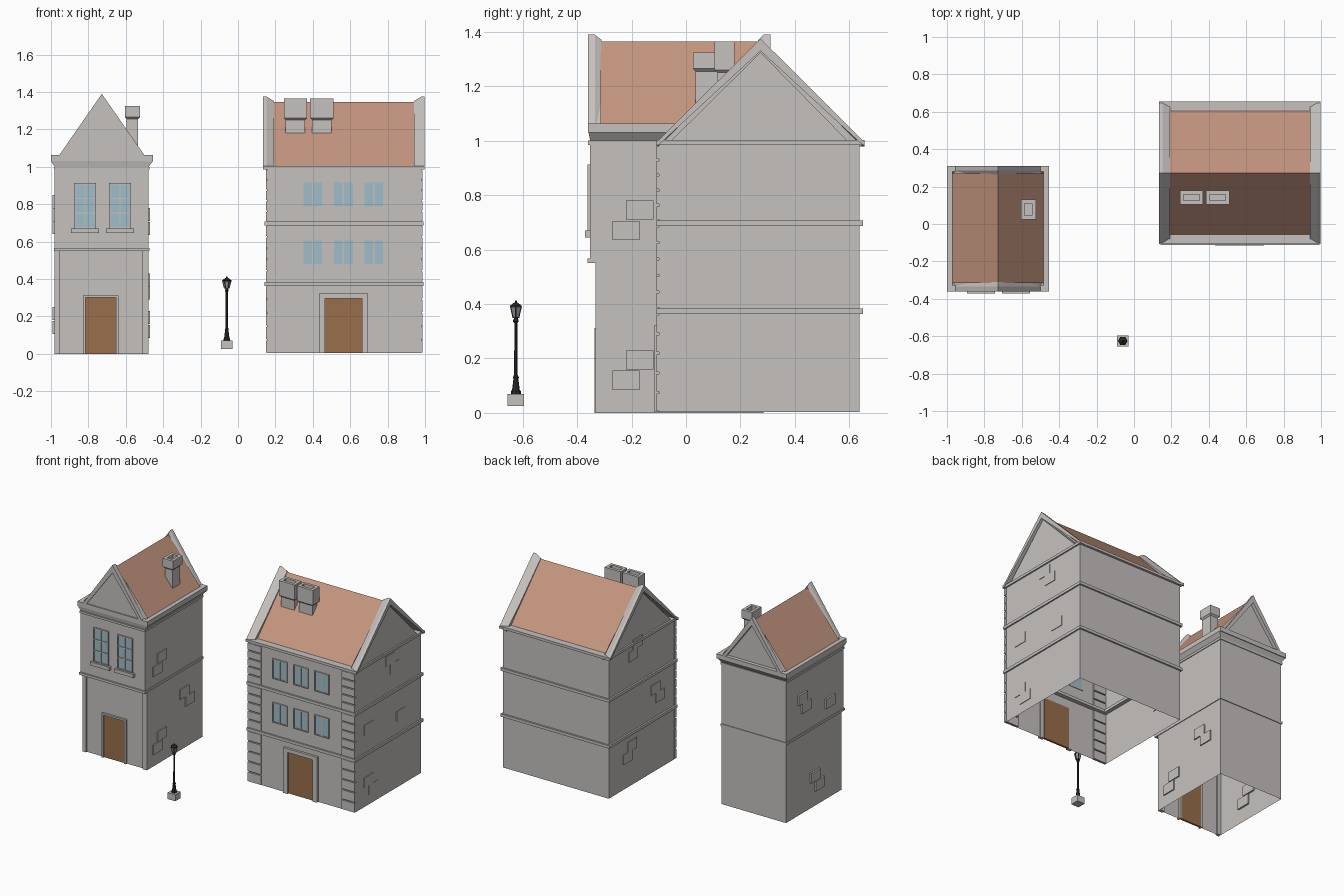
import bpy
import bmesh
from math import cos, sin, tau

cube = bpy.data.objects.get("Cube")
if cube:
    bpy.data.objects.remove(cube)


def material(name, r, g, b):
    m = bpy.data.materials.new(name)
    m.use_nodes = True
    m.diffuse_color = (r, g, b, 1)
    bsdf = next(n for n in m.node_tree.nodes if n.type == 'BSDF_PRINCIPLED')
    bsdf.inputs["Base Color"].default_value = (r, g, b, 1)
    bsdf.inputs["Roughness"].default_value = 0.9
    return m


STONE = material("stone", .56, .535, .52)
TILE = material("roof tile", .55, .30, .21)
WOOD = material("door wood", .32, .155, .07)
GLASS = material("window glass", .35, .51, .59)
IRON = material("dark iron", .025, .025, .027)
PANE = material("lantern pane", .3, .3, .3)


def finish(name, bm, mat, fix=True):
    if fix:
        bmesh.ops.recalc_face_normals(bm, faces=bm.faces)
    me = bpy.data.meshes.new(name)
    bm.to_mesh(me)
    bm.free()
    me.materials.append(mat)
    ob = bpy.data.objects.new(name, me)
    bpy.context.collection.objects.link(ob)
    return ob


def loft(name, rings, mat, caps=(True, True), closed=True):
    """Skin matching rings of 3D points."""
    bm = bmesh.new()
    vs = [[bm.verts.new(p) for p in ring] for ring in rings]
    n = len(rings[0])
    for a, b in zip(vs, vs[1:]):
        for i in range(n if closed else n - 1):
            j = (i + 1) % n
            bm.faces.new((a[i], a[j], b[j], b[i]))
    if caps[0]:
        bm.faces.new(vs[0])
    if caps[1]:
        bm.faces.new(vs[-1])
    return finish(name, bm, mat)


def boxes(name, items, mat):
    """Several boxes, each (x0, x1, y0, y1, z0, z1), in one object."""
    bm = bmesh.new()
    for x0, x1, y0, y1, z0, z1 in items:
        vs = bmesh.ops.create_cube(bm, size=1)["verts"]
        for v in vs:
            v.co = (x1 if v.co.x > 0 else x0, y1 if v.co.y > 0 else y0, z1 if v.co.z > 0 else z0)
    return finish(name, bm, mat)


def band(name, x0, x1, y0, y1, z0, z1, mat=STONE, w=.04):
    """Rectangular moulding that runs around a building."""
    boxes(name, [(x0, x1, y0, y0 + w, z0, z1), (x0, x1, y1 - w, y1, z0, z1),
                 (x0, x0 + w, y0, y1, z0, z1), (x1 - w, x1, y0, y1, z0, z1)], mat)


def along(axis, pts, d):
    """Set a 2D profile at distance d along the x or y axis."""
    return [(d, u, z) if axis == 'x' else (u, d, z) for u, z in pts]


def rect(x0, x1, y0, y1, z):
    return [(x0, y0, z), (x1, y0, z), (x1, y1, z), (x0, y1, z)]


def chevron(c, half, foot, eave, peak, t, tp, drop=0):
    """Gable coping profile with flat feet."""
    e, p = eave - drop, peak - drop
    return [(c - half, e), (c - half + foot, e), (c, p), (c + half - foot, e), (c + half, e),
            (c + half, eave - t), (c + half - foot, eave - t), (c, peak - tp),
            (c - half + foot, eave - t), (c - half, eave - t)]


def copings(name, axis, ends, args, drop):
    """Coping on both gables, bevelled down toward the roof."""
    for label, stations in ends.items():
        rings = [along(axis, chevron(*args, drop=k), d) for d, k in zip(stations, (0, 0, drop))]
        loft(label + "_" + name, rings, STONE)


def window(name, x0, x1, z0, z1, y, rows):
    """Framed window with two columns of glass."""
    f, cols = .007, 2
    w, h = (x1 - x0 - f) / cols, (z1 - z0 - f) / rows
    bars = [(x0 + i * w, x0 + i * w + f, y - .008, y + .004, z0, z1) for i in range(cols + 1)]
    bars += [(x0, x1, y - .008, y + .004, z0 + i * h, z0 + i * h + f) for i in range(rows + 1)]
    boxes(name + "_frame", bars, STONE)
    boxes(name + "_glass", [(x0 + f / 2, x1 - f / 2, y - .003, y + .003, z0 + f / 2, z1 - f / 2)], GLASS)


def chimney(name, x0, x1, y0, y1, z0, neck, top):
    def ring(s, z):
        return rect(x0 + s, x1 - s, y0 + s, y1 - s, z)
    loft(name, [ring(.01, z0), ring(.01, neck), ring(0, neck + .01), ring(0, top),
                ring(.02, top), ring(.02, top - .04)], STONE)


def bricks(name, x, spots, t):
    """Raised bricks on a side wall; spots are (y, z) of the lower left corner."""
    boxes(name, [(x - t, x + t, y, y + .1, z, z + .07) for y, z in spots], STONE)


# ---- Narrow house ----
C = -.728
L, R = -.98, -.478
loft("narrow_lower_walls", [rect(L, R, -.322, .285, 0), rect(L, R, -.322, .285, .56)],
     STONE, caps=(False, False))
boxes("narrow_corner_strips", [(L, L + .027, -.333, -.31, 0, .56), (R - .035, R, -.333, -.31, 0, .56)], STONE)
gable = [(L, .555), (L, 1.03), (C, 1.34), (R, 1.03), (R, .555)]
loft("narrow_upper_walls", [along('y', gable, d) for d in (-.352, .285)], STONE, closed=False)
band("narrow_floor_band", L - .005, R + .005, -.362, .29, .55, .567)
band("narrow_top_band", L - .005, R + .005, -.36, .29, .985, 1.0)
loft("narrow_corbel", [rect(L, R, -.352, .285, 1.0), rect(-1, -.455, -.358, .305, 1.03)],
     STONE, caps=(False, False))
band("narrow_eaves", -1, -.455, -.36, .31, 1.03, 1.063, w=.03)
loft("narrow_roof", [along('y', [(C - .25, 1.055), (C, 1.365), (C + .25, 1.055)], d) for d in (-.315, .27)],
     TILE, caps=(False, False), closed=False)
copings("narrow_coping", 'y', {"front": (-.36, -.335, -.31), "back": (.31, .285, .265)},
        (C, .272, .045, 1.063, 1.39, .033, .055), .02)
chimney("narrow_chimney", -.605, -.525, .025, .13, 1.08, 1.255, 1.325)

boxes("narrow_door", [(-.818, -.65, -.325, -.312, 0, .3)], WOOD)
boxes("narrow_door_frame", [(-.828, -.816, -.336, -.31, 0, .312), (-.652, -.64, -.336, -.31, 0, .312),
                            (-.828, -.64, -.336, -.31, .3, .312)], STONE)
for side, x in (("right", -.877), ("left", -.69)):
    window("narrow_" + side + "_window", x, x + .118, .67, .912, -.354, 3)
    boxes("narrow_" + side + "_sill", [(x - .015, x + .133, -.372, -.35, .645, .67)], STONE)
bricks("narrow_left_bricks", R, [(-.22, .16), (-.27, .085), (-.22, .71), (-.27, .635),
                                 (.03, .36), (.09, .29)], .008)
bricks("narrow_right_bricks", L, [(.06, .78), (.02, .71), (-.25, .64), (-.08, .18), (-.13, .105)], .012)

# ---- Wide house ----
L, R, F, B, M = .155, .982, -.1, .638, .274
outline = [(F, .003), (F, .985), (F + .03, .985), (M, 1.325), (B - .03, .985), (B, .985), (B, .003)]
loft("wide_walls", [along('x', outline, d) for d in (L, R)], STONE, closed=False)
for label, z in (("lower", .363), ("upper", .687)):
    band("wide_" + label + "_band", L - .012, R + .01, F - .011, B + .012, z, z + .02)
band("wide_eaves", L - .012, R + .01, F - .008, B + .016, .985, 1.003, w=.055)
loft("wide_roof", [along('x', [(F + .04, 1.0), (M, 1.345), (B - .03, 1.0)], d) for d in (.18, .95)],
     TILE, caps=(False, False), closed=False)
copings("wide_coping", 'x', {"right": (.135, .153, .192), "left": (.998, .98, .94)},
        (M, .382, .008, 1.003, 1.375, .018, .045), .024)
for label, x in (("right", .245), ("left", .386)):
    chimney("wide_" + label + "_chimney", x, x + .124, .105, .178, 1.13, 1.25, 1.365)

boxes("wide_door", [(.465, .665, F - .004, F + .01, .003, .297)], WOOD)
boxes("wide_door_frame", [(.433, .466, F - .016, F + .006, .003, .323),
                          (.664, .696, F - .016, F + .006, .003, .323),
                          (.433, .696, F - .016, F + .006, .296, .323)], STONE)
for floor, z in (("lower", .472), ("upper", .78)):
    for label, x in (("right", .342), ("middle", .506), ("left", .668)):
        window("wide_" + floor + "_" + label + "_window", x, x + .115, z, z + .142, F, 1)

# Corner stones on the front, a stack per storey
stones = []
for z0, z1 in ((.003, .363), (.383, .687), (.707, .985)):
    step = (z1 - z0) / 5
    for i in range(5):
        a, b = z0 + i * step + .004, z0 + (i + 1) * step - .004
        stones += [(L - .004, L + .1, F - .008, F + .01, a, b), (R - .1, R + .004, F - .008, F + .01, a, b)]
boxes("wide_corner_stones", stones, STONE)
bricks("wide_left_bricks", R, [(.24, .9), (.29, .83), (.0, .51), (.36, .47), (.0, .14), (.05, .07)], .004)
bricks("wide_right_bricks", L, [(.27, .95), (.32, .88), (.07, .55), (.02, .48), (.33, .25), (.38, .18)], .005)

# ---- Street lamp ----
X, Y = -.06, -.625


def turned(name, profile, n, mat):
    rings = [[(X + r * cos(tau * i / n), Y + r * sin(tau * i / n), z) for i in range(n)] for r, z in profile]
    return loft(name, rings, mat)


boxes("lamp_plinth", [(X - .03, X + .03, Y - .03, Y + .03, .025, .07)], STONE)
turned("lamp_post", [(.018, .07), (.018, .08), (.014, .085), (.009, .125), (.011, .13),
                     (.0065, .14), (.0055, .33), (.01, .335), (.01, .34), (.006, .35)], 8, IRON)
lantern = [(.012, .35), (.023, .39)]
turned("lamp_panes", lantern, 6, PANE)
bars = turned("lamp_bars", lantern, 6, IRON)
wire = bars.modifiers.new("bars", 'WIREFRAME')
wire.thickness = .006
turned("lamp_cap", [(.025, .388), (.024, .394), (.011, .403), (.006, .405), (.003, .413)], 6, IRON)
